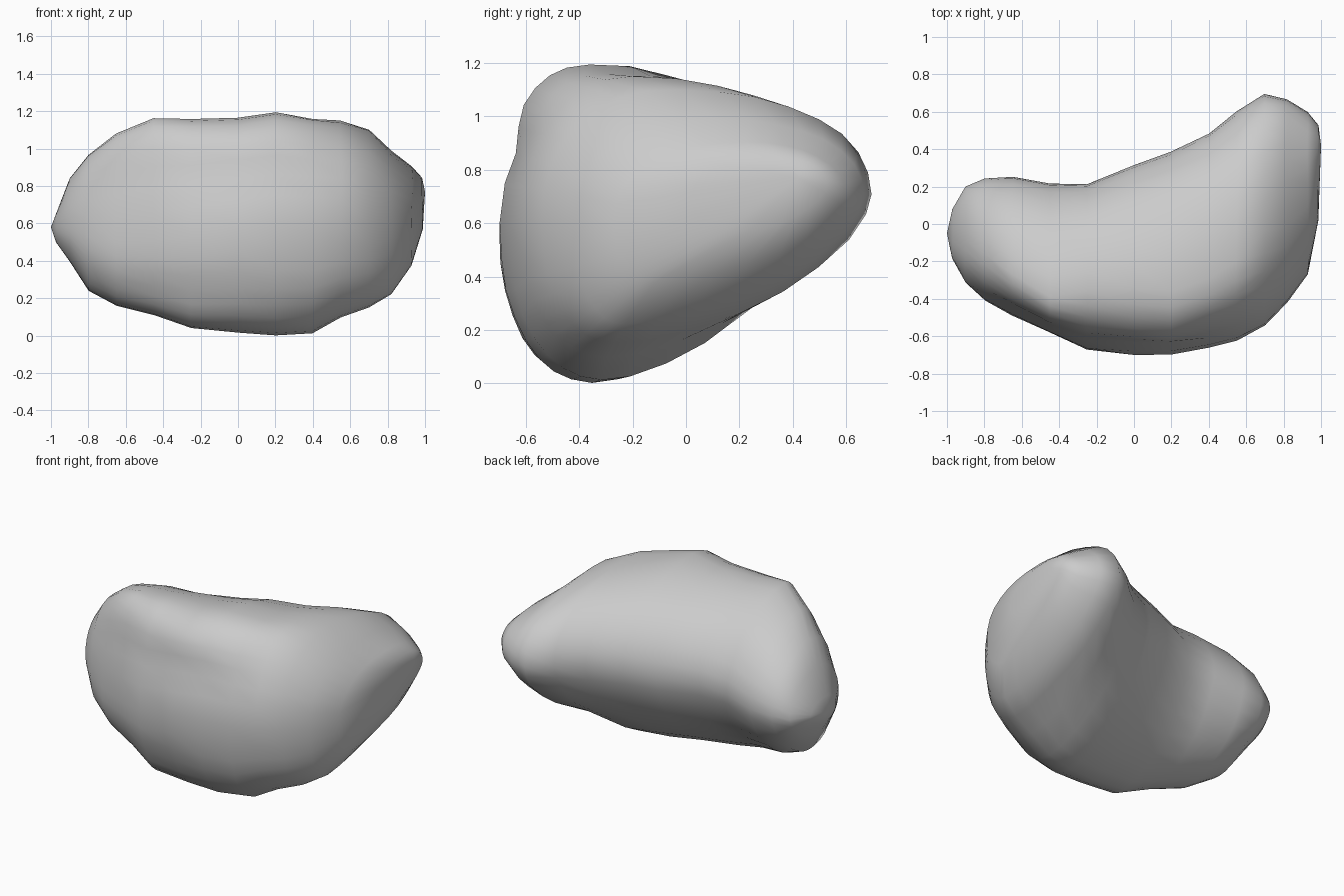
import bpy, bmesh, math
from mathutils import Vector, noise

if "Cube" in bpy.data.objects:
    bpy.data.objects.remove(bpy.data.objects["Cube"])

# Cross-sections along x: x, front y, back y, bottom z, top z, y of bottom, y of top, z of front, z of back
SECTIONS = [
    (-.97, -.18, .08, .50, .67, -.05, -.06, .58, .59),
    (-.90, -.31, .20, .40, .84, -.08, -.09, .57, .60),
    (-.80, -.41, .245, .24, .97, -.15, -.16, .53, .61),
    (-.65, -.49, .255, .16, 1.08, -.24, -.27, .50, .62),
    (-.45, -.58, .215, .11, 1.165, -.32, -.39, .50, .65),
    (-.25, -.67, .21, .04, 1.16, -.38, -.36, .53, .66),
    (.00, -.70, .315, .02, 1.165, -.38, -.34, .58, .68),
    (.20, -.70, .385, .0, 1.195, -.35, -.36, .60, .70),
    (.40, -.66, .485, .01, 1.16, -.32, -.29, .60, .71),
    (.55, -.62, .60, .10, 1.15, -.30, -.20, .60, .71),
    (.70, -.54, .70, .15, 1.10, -.27, -.03, .60, .71),
    (.82, -.42, .67, .22, .99, -.23, .12, .60, .71),
    (.93, -.27, .60, .38, .90, -.12, .22, .60, .71),
    (.985, .02, .53, .57, .84, .19, .36, .68, .74),
]
QUARTER = 8
# Hollows on the front: centre, radii, depth
HOLLOWS = [((.05, -.68, .86), (.45, .4, .12), .045),
           ((.50, -.52, 1.0), (.18, .3, .12), .025),
           ((-.62, -.42, .84), (.18, .3, .14), .02),
           ((-.38, -.60, .23), (.28, .3, .08), .02)]


def section_points(x, yf, yb, z0, z1, y_low, y_top, zf, zb):
    corners = [((y_top, zb), yb - y_top, z1 - zb), ((y_top, zf), yf - y_top, z1 - zf),
               ((y_low, zf), yf - y_low, z0 - zf), ((y_low, zb), yb - y_low, z0 - zb)]
    # Roundness of the back-top, front-top, front-bottom and back-bottom arcs
    powers = (1.98 + .18 * x, 2.35, 2.2, 1.62)
    pts = []
    for q, ((cy, cz), ry, rz) in enumerate(corners):
        for i in range(QUARTER):
            t = i / QUARTER * math.pi / 2
            if q % 2:
                t = math.pi / 2 - t
            e = 2 / powers[q]
            pts.append(Vector((x, cy + ry * max(0, math.cos(t)) ** e,
                               cz + rz * max(0, math.sin(t)) ** e)))
    return pts


def weather(p):
    q = p.copy()
    for c, r, depth in HOLLOWS:
        q.y += depth * math.exp(-sum(((p[k] - c[k]) / r[k]) ** 2 for k in range(3)))
    q += noise.noise_vector(p * 4.5) * .008
    q.z = max(0, q.z)
    return q


# Boulder: loft through the sections and close both ends
bm = bmesh.new()
rings = [[bm.verts.new(weather(p)) for p in section_points(*s)] for s in SECTIONS]
n = len(rings[0])
for a, b in zip(rings, rings[1:]):
    for i in range(n):
        j = (i + 1) % n
        bm.faces.new((a[i], a[j], b[j], b[i]))
for ring, tip in ((rings[0], (-1, -.05, .58)), (rings[-1], (1, .42, .77))):
    v = bm.verts.new(tip)
    for i in range(n):
        bm.faces.new((ring[i], ring[(i + 1) % n], v))
bmesh.ops.recalc_face_normals(bm, faces=bm.faces)

mesh = bpy.data.meshes.new("boulder")
bm.to_mesh(mesh)
bm.free()
boulder = bpy.data.objects.new("boulder", mesh)
bpy.context.collection.objects.link(boulder)
for p in mesh.polygons:
    p.use_smooth = True
